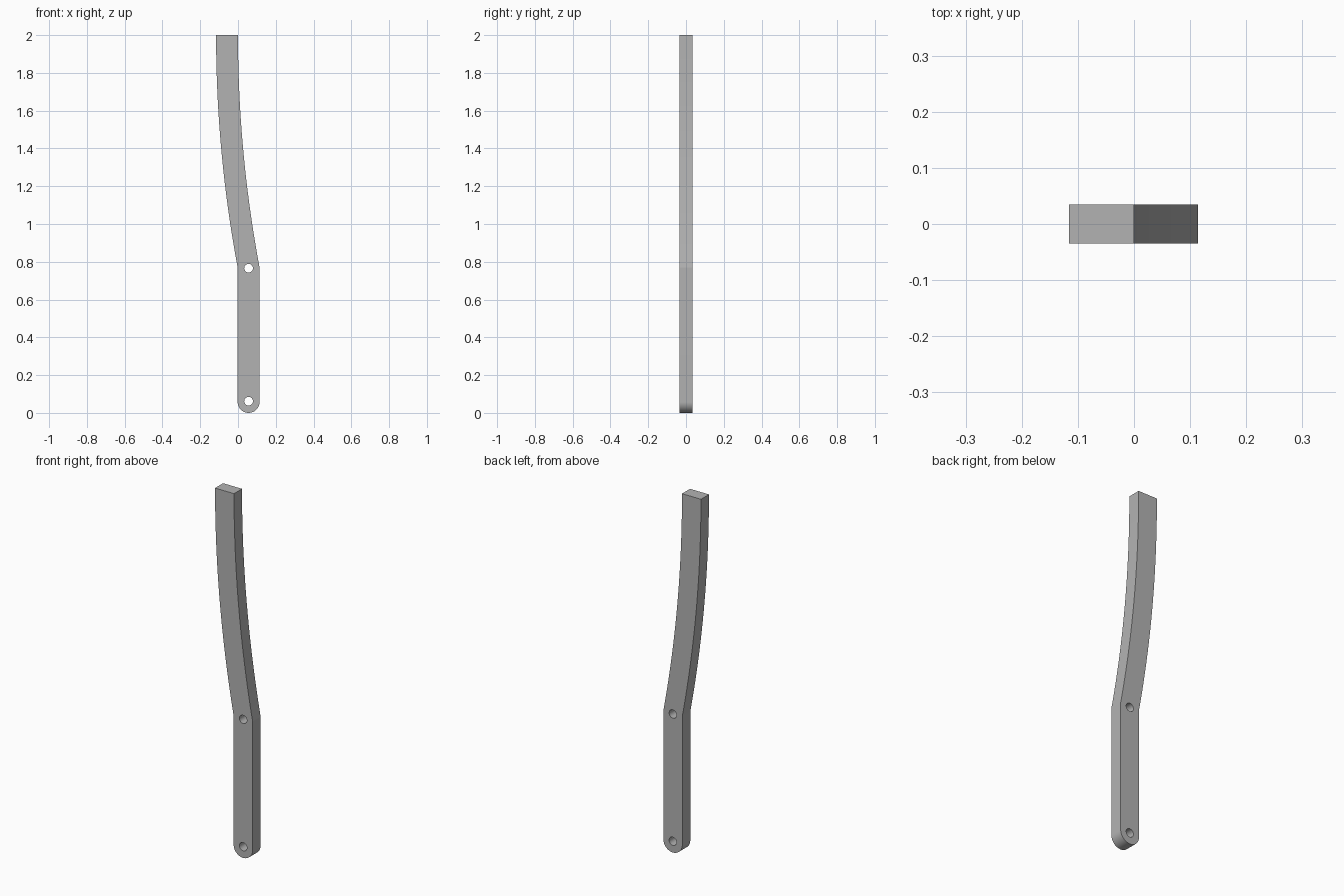
import bpy
import bmesh
import math

cube = bpy.data.objects.get("Cube")
if cube:
    bpy.data.objects.remove(cube, do_unlink=True)

# Dimensions
DEPTH = 0.07
HALF = 0.058
AXIS_X = 0.056
KNEE_Z = 0.77
TOP_Z = 2.0
TOP_X = -0.058
HOLE_R = 0.023

# Radius of the bow whose tangent is vertical at the top
rise = TOP_Z - KNEE_Z
shift = AXIS_X - TOP_X
BOW_R = (rise ** 2 + shift ** 2) / (2 * shift)


def arc(cx, cz, r, start, end, steps):
    angles = [start + (end - start) * i / steps for i in range(steps + 1)]
    return [(cx + r * math.cos(a), cz + r * math.sin(a)) for a in angles]


def bow_edge(side, steps=32):
    """One long edge of the bowed upper part, from knee to top."""
    points = []
    for i in range(steps + 1):
        drop = rise * (1 - i / steps)
        points.append((TOP_X + side * HALF + BOW_R - math.sqrt(BOW_R ** 2 - drop ** 2),
                       TOP_Z - drop))
    return points


def add_loop(bm, points):
    verts = [bm.verts.new((x, -DEPTH / 2, z)) for x, z in points]
    return [bm.edges.new((v, verts[i - 1])) for i, v in enumerate(verts)]


# Outline: rounded foot, right edge up, left edge down
outline = arc(AXIS_X, HALF, HALF, math.pi, 2 * math.pi, 32)
outline += bow_edge(1) + bow_edge(-1)[::-1]

# Flat profile with two bolt holes, extruded through the thickness
bm = bmesh.new()
edges = add_loop(bm, outline)
for hole_z in (0.062, KNEE_Z - 0.004):
    edges += add_loop(bm, arc(AXIS_X, hole_z, HOLE_R, 0, 2 * math.pi, 32)[:-1])
bmesh.ops.triangle_fill(bm, edges=edges, use_beauty=True, normal=(0, -1, 0))
result = bmesh.ops.extrude_face_region(bm, geom=bm.faces[:], use_keep_orig=True)
moved = [g for g in result["geom"] if isinstance(g, bmesh.types.BMVert)]
bmesh.ops.translate(bm, verts=moved, vec=(0, DEPTH, 0))
bmesh.ops.recalc_face_normals(bm, faces=bm.faces[:])

mesh = bpy.data.meshes.new("bent_bar")
bm.to_mesh(mesh)
bm.free()
bar = bpy.data.objects.new("bent_bar", mesh)
bpy.context.collection.objects.link(bar)

# Plain grey
grey = bpy.data.materials.new("grey")
grey.use_nodes = True
colour = (0.45, 0.45, 0.45, 1)
grey.diffuse_color = colour
grey.node_tree.nodes["Principled BSDF"].inputs["Base Color"].default_value = colour
mesh.materials.append(grey)

# Smooth curves, crisp rims
bpy.ops.object.select_all(action="DESELECT")
bar.select_set(True)
bpy.context.view_layer.objects.active = bar
bpy.ops.object.shade_smooth_by_angle(angle=math.radians(8))
